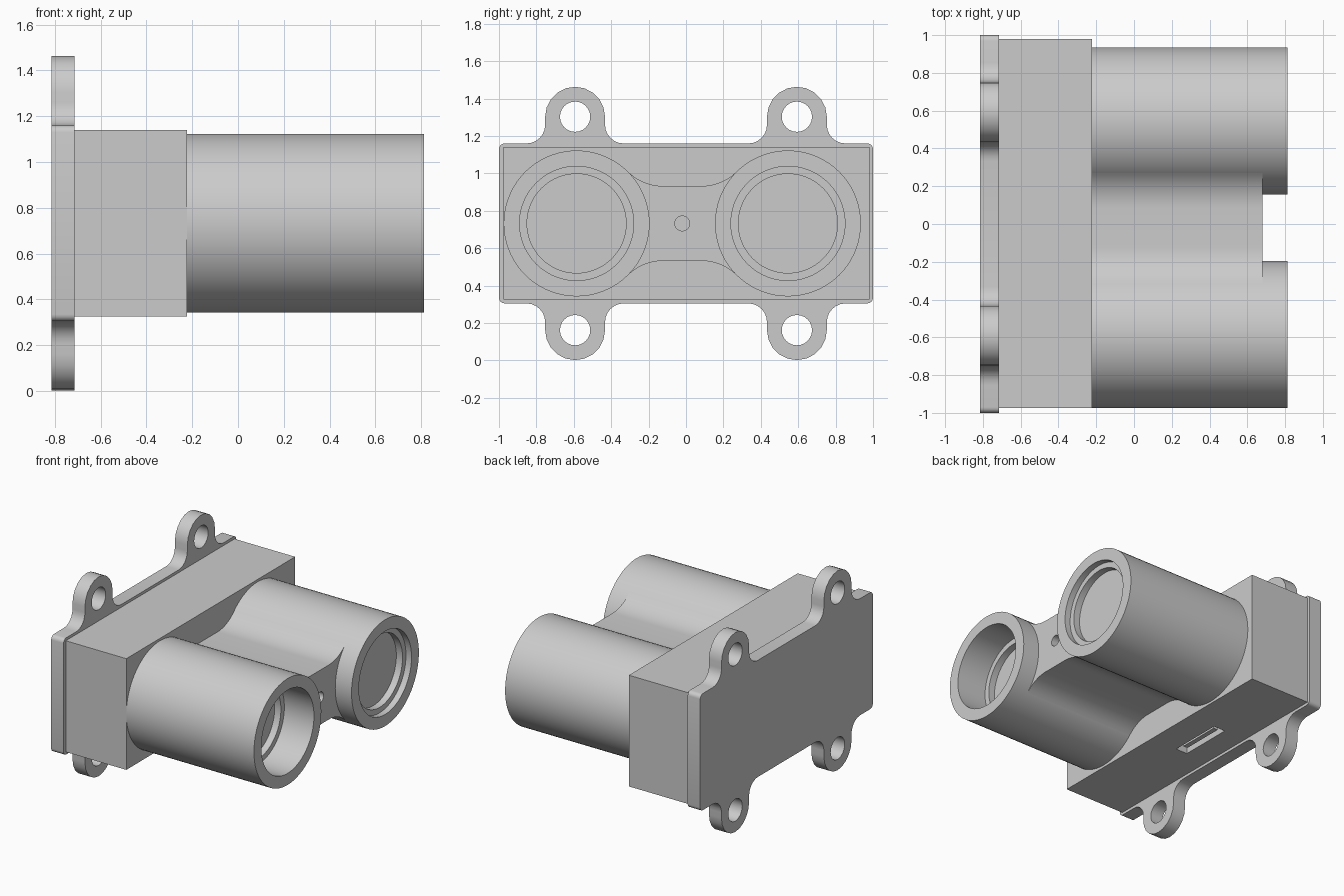
import bpy, bmesh, math
from mathutils import Matrix, Vector

if "Cube" in bpy.data.objects:
    bpy.data.objects.remove(bpy.data.objects["Cube"])

grey = bpy.data.materials.new("light_grey")
grey.diffuse_color = (0.6, 0.6, 0.6, 1)
grey.use_nodes = True
grey.node_tree.nodes["Principled BSDF"].inputs["Base Color"].default_value = grey.diffuse_color

ZC = 0.7325            # height of the optical axes
X_BACK, X_PLATE, X_BODY, X_BRIDGE, X_FRONT = -0.815, -0.714, -0.223, 0.68, 0.812
R = 0.39               # barrel radius


def finish(name, bm, smooth=True):
    bmesh.ops.recalc_face_normals(bm, faces=bm.faces)
    me = bpy.data.meshes.new(name)
    bm.to_mesh(me)
    bm.free()
    me.materials.append(grey)
    if smooth:
        for p in me.polygons:
            p.use_smooth = True
        me.set_sharp_from_angle(angle=math.radians(32))
    ob = bpy.data.objects.new(name, me)
    bpy.context.collection.objects.link(ob)
    return ob


def arc(cy, cz, r, a0, a1, n):
    """Points of an arc in the y-z plane, angles in degrees."""
    return [(cy + r * math.cos(math.radians(a0 + (a1 - a0) * i / n)),
             cz + r * math.sin(math.radians(a0 + (a1 - a0) * i / n))) for i in range(n + 1)]


def circle(cy, cz, r, n):
    return arc(cy, cz, r, 0, 360, n)[:-1]


def prism(name, loops, x0, x1):
    """Extrude an outline with holes along x."""
    bm = bmesh.new()
    for pts in loops:
        vs = [bm.verts.new((x0, y, z)) for y, z in pts]
        for i, v in enumerate(vs):
            bm.edges.new((v, vs[(i + 1) % len(vs)]))
    bmesh.ops.triangle_fill(bm, use_beauty=True, use_dissolve=False, edges=bm.edges[:],
                            normal=(1, 0, 0))
    ret = bmesh.ops.extrude_face_region(bm, geom=bm.faces[:], use_keep_orig=True)
    bmesh.ops.translate(bm, vec=(x1 - x0, 0, 0),
                        verts=[g for g in ret["geom"] if isinstance(g, bmesh.types.BMVert)])
    return finish(name, bm)


def box(name, lo, hi):
    bm = bmesh.new()
    lo, hi = Vector(lo), Vector(hi)
    bmesh.ops.create_cube(bm, size=1, matrix=Matrix.Translation((lo + hi) / 2)
                          @ Matrix.Diagonal((*(hi - lo), 1)))
    return finish(name, bm, False)


def barrel(name, y, depth):
    """Lathed tube with a stepped bore; depth is where the lens ledge sits."""
    ledge, lens = X_FRONT - depth, X_FRONT - depth - 0.05
    prof = [(X_BODY - 0.02, 0), (X_BODY - 0.02, R - 0.01), (X_BODY, R - 0.01), (X_BODY, R),
            (X_FRONT, R), (X_FRONT, 0.305), (ledge, 0.305), (ledge, 0.265),
            (lens, 0.265), (lens, 0)]
    bm = bmesh.new()
    vs = [bm.verts.new((x, y, ZC + r)) for x, r in prof]
    es = [bm.edges.new(p) for p in zip(vs, vs[1:])]
    bmesh.ops.spin(bm, geom=vs + es, cent=(0, y, ZC), axis=(1, 0, 0),
                   angle=math.tau, steps=72, use_duplicate=False)
    bmesh.ops.remove_doubles(bm, verts=bm.verts, dist=1e-4)
    return finish(name, bm)


# Mounting plate with four filleted ears
EAR_Y, EAR_Z, TOP = 0.593, 1.303, 1.16
half = arc(-0.97, TOP - 0.03, 0.03, 180, 90, 4)
for c in (-EAR_Y, EAR_Y):
    half += arc(c - 0.26, TOP + 0.1, 0.1, -90, 0, 6)
    half += arc(c, EAR_Z, 0.16, 180, 0, 10)
    half += arc(c + 0.26, TOP + 0.1, 0.1, 180, 270, 6)
half += arc(0.97, TOP - 0.03, 0.03, 90, 0, 4)
outline = half + [(-y, 2 * ZC - z) for y, z in half]
holes = [circle(y, z, 0.081, 24) for y in (-EAR_Y, EAR_Y) for z in (EAR_Z, 2 * ZC - EAR_Z)]
prism("mounting_plate", [outline] + holes, X_BACK, X_PLATE)

# Housing with a connector slot cut in its underside
housing = box("housing", (X_PLATE, -0.975, 0.325), (X_BODY, 0.98, 1.14))
cutter = box("slot_cutter", (-0.535, -0.08, 0.25), (-0.44, 0.32, 0.41))
cutter.hide_render = True
cutter.display_type = 'WIRE'
cut = housing.modifiers.new("slot", 'BOOLEAN')
cut.object, cut.operation, cut.solver = cutter, 'DIFFERENCE', 'EXACT'
box("connector_bar", (-0.505, -0.04, 0.34), (-0.47, 0.28, 0.42))

# Two lens barrels, one recessed deeper than the other
Y_DEEP, Y_SHALLOW = -0.585, 0.545
barrel("deep_barrel", Y_DEEP, 0.24)
barrel("shallow_barrel", Y_SHALLOW, 0.045)

# Bridge web: flat middle, fillets tangent to both barrels, small front hole
HALF_H, FIL = 0.2, 0.27
dy = math.sqrt((R + FIL) ** 2 - (HALF_H + FIL) ** 2)
ang = math.degrees(math.atan2(HALF_H + FIL, dy))
yl, yr = Y_DEEP + dy, Y_SHALLOW - dy
top = arc(yl, ZC + HALF_H + FIL, FIL, 180 + ang, 270, 10)
top += arc(yr, ZC + HALF_H + FIL, FIL, 270, 360 - ang, 10)
side_r = arc(Y_SHALLOW, ZC, R - 0.04, 180 - ang, 180 + ang, 16)
side_l = arc(Y_DEEP, ZC, R - 0.04, -ang, ang, 16)
bottom = [(y, 2 * ZC - z) for y, z in reversed(top)]
prism("bridge", [top + side_r + bottom + side_l, circle(-0.02, ZC, 0.04, 20)],
      X_BODY - 0.01, X_BRIDGE)
